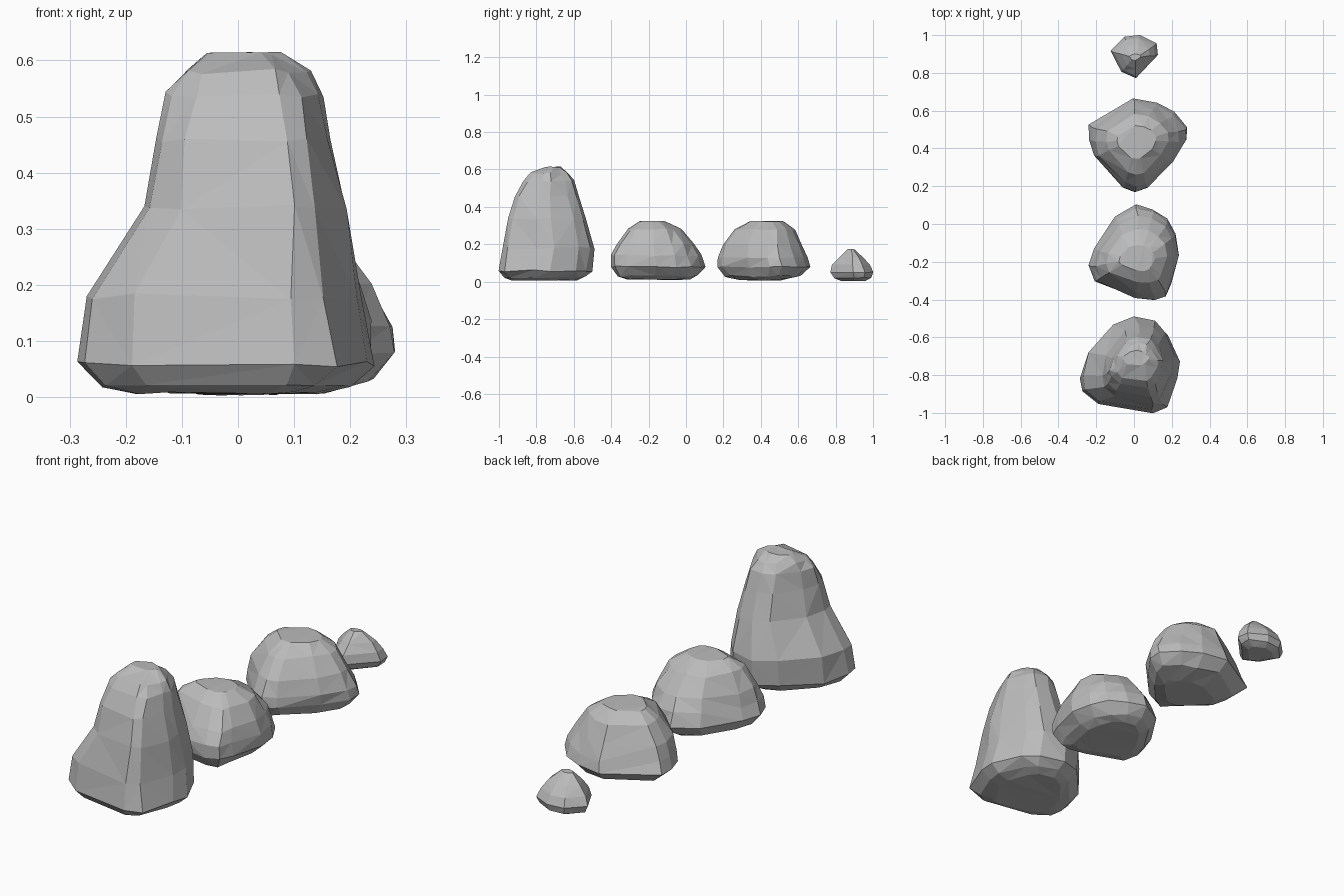
import bpy
import bmesh
import random
from mathutils import Vector

random.seed(4)
UNIT = 0.01  # outlines and levels are written in hundredths

default_cube = bpy.data.objects.get("Cube")
if default_cube:
    bpy.data.objects.remove(default_cube, do_unlink=True)


def make_material(name, colour):
    material = bpy.data.materials.new(name)
    material.use_nodes = True
    material.diffuse_color = colour
    material.node_tree.nodes["Principled BSDF"].inputs["Base Color"].default_value = colour
    return material


stone = make_material("grey stone", (0.5, 0.5, 0.5, 1.0))


def make_rock(name, outline, levels, roughness, rounding):
    """Loft a footprint through levels of (z, x min, x max, y min, y max)."""
    xs = [point[0] for point in outline]
    ys = [point[1] for point in outline]
    low_x, low_y = min(xs), min(ys)
    width, depth = max(xs) - low_x, max(ys) - low_y

    bm = bmesh.new()
    rings = []
    last = len(levels) - 1
    for row, (z, x_min, x_max, y_min, y_max) in enumerate(levels):
        ring = []
        for x, y in outline:
            # the footprint turns into an oval towards the crown
            spot = Vector(((x - low_x) / width - 0.5, (y - low_y) / depth - 0.5))
            spot = spot.lerp(spot.normalized() * 0.5, rounding * row / last)
            position = Vector((
                (x_min + x_max) / 2 + spot.x * (x_max - x_min),
                (y_min + y_max) / 2 + spot.y * (y_max - y_min),
                z,
            ))
            # chip the stone unevenly, keeping the base and crown calmer
            chip = roughness if 0 < row < last else roughness * 0.5
            position += Vector([random.uniform(-chip, chip) for axis in "xyz"])
            position.z = max(position.z, 0)
            ring.append(bm.verts.new(position * UNIT))
        rings.append(ring)

    # sides, underside and crown
    count = len(outline)
    for lower, upper in zip(rings, rings[1:]):
        for i in range(count):
            j = (i + 1) % count
            bm.faces.new((lower[i], lower[j], upper[j], upper[i]))
    bm.faces.new(rings[0])
    bm.faces.new(rings[-1])
    bmesh.ops.triangulate(bm, faces=bm.faces[:], quad_method="BEAUTY", ngon_method="BEAUTY")
    bmesh.ops.recalc_face_normals(bm, faces=bm.faces[:])

    mesh = bpy.data.meshes.new(name)
    bm.to_mesh(mesh)
    bm.free()
    mesh.materials.append(stone)
    rock = bpy.data.objects.new(name, mesh)
    bpy.context.collection.objects.link(rock)
    return rock


# Tall boulder at the front
make_rock(
    "tall_boulder",
    [(0, -48), (-11, -53), (-24, -68), (-28, -81), (-27, -88), (-19, -94),
     (10, -99), (17, -96), (23, -80), (24, -71), (17, -57), (12, -51)],
    [(0.7, -18, 14, -93, -58), (2.3, -24, 20, -97, -54), (6, -28.5, 24.5, -100, -50),
     (18, -27, 22.5, -98.5, -48.5), (34, -17, 19.5, -96, -53), (46, -14.5, 17, -92, -57),
     (54, -12.7, 15, -87, -60), (58, -10, 12.5, -83, -63), (61.2, -6, 8, -75, -67)],
    0.6, 0.4,
)

# Round boulder behind it
make_rock(
    "round_boulder",
    [(1, 10), (-10, 3), (-20, -13), (-24, -22), (-21, -30), (0, -38),
     (11, -41), (18, -39), (20, -32), (24, -16), (22, -5), (18, 3), (10, 8)],
    [(1.2, -14, 15, -31, 2), (3, -20, 19, -37, 6), (8, -24, 23.5, -41, 10),
     (14, -22.5, 23.5, -41, 8), (20, -20, 22, -38, 4.5), (28, -15, 17.5, -32, -2),
     (32.3, -8, 11, -25, -11)],
    0.5, 0.5,
)

# Broad boulder with a pointed front
make_rock(
    "broad_boulder",
    [(0, 67), (-23, 53), (-23, 45), (-20, 37), (-5, 20), (1, 17),
     (7, 20), (19, 34), (27, 45), (28, 52), (21, 60), (12, 65)],
    [(0.8, -12, 16, 28, 50), (3, -18, 24, 21, 61), (8, -24, 28.5, 17, 66.5),
     (13, -22.5, 27.5, 17, 65), (20, -20, 24, 20, 62), (28, -15, 18.5, 26, 58),
     (32.3, -9, 12, 34, 52)],
    0.5, 0.5,
)

# Small stone at the back
make_rock(
    "small_stone",
    [(3, 100), (-5, 99), (-12, 92), (-6, 82), (1, 78), (12, 90), (12, 96)],
    [(0.4, -7, 7, 83, 96), (2, -11, 11, 79, 99), (5, -12.5, 12.5, 77, 100),
     (9, -11, 11, 78, 98.5), (13, -7.5, 8.5, 82, 95), (17.3, -2.5, 3.5, 86.5, 90)],
    0.25, 0.5,
)
